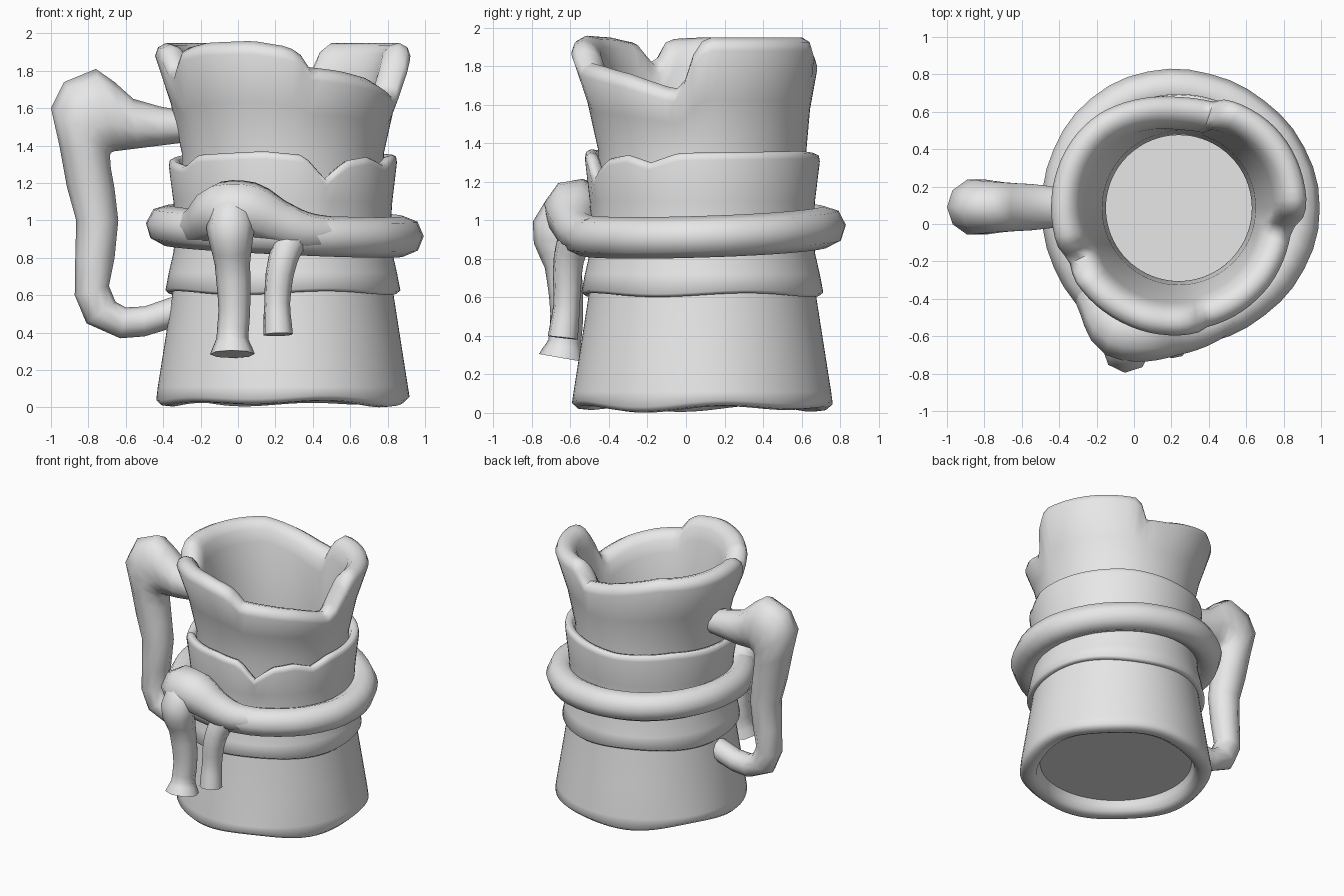
import bpy, bmesh
from math import sin, cos, radians, degrees, tau

cube = bpy.data.objects.get("Cube")
if cube:
    bpy.data.objects.remove(cube, do_unlink=True)

CX, CY, SEGMENTS = 0.24, 0.085, 80

clay = bpy.data.materials.new("plain_grey")
clay.use_nodes = True
clay.diffuse_color = (0.8, 0.8, 0.8, 1)
clay.node_tree.nodes["Principled BSDF"].inputs["Base Color"].default_value = (0.8, 0.8, 0.8, 1)


def finish(obj, angle=65):
    obj.data.materials.clear()
    obj.data.materials.append(clay)
    bpy.ops.object.select_all(action="DESELECT")
    obj.select_set(True)
    bpy.context.view_layer.objects.active = obj
    bpy.ops.object.shade_smooth_by_angle(angle=radians(angle))


def lerp(table, x):
    for (x0, y0), (x1, y1) in zip(table, table[1:]):
        if x <= x1:
            return y0 + (y1 - y0) * max(0, x - x0) / (x1 - x0)
    return table[-1][1]


def loft(name, sections, closed):
    """Skin a list of equal closed sections, looped or with end caps."""
    bm = bmesh.new()
    rings = [[bm.verts.new(p) for p in section] for section in sections]
    pairs = list(zip(rings, rings[1:]))
    if closed:
        pairs.append((rings[-1], rings[0]))
    else:
        bm.faces.new(rings[0])
        bm.faces.new(rings[-1])
    for ring, after in pairs:
        for j in range(len(ring)):
            k = (j + 1) % len(ring)
            bm.faces.new((ring[j], after[j], after[k], ring[k]))
    bmesh.ops.recalc_face_normals(bm, faces=bm.faces)
    mesh = bpy.data.meshes.new(name)
    bm.to_mesh(mesh)
    bm.free()
    obj = bpy.data.objects.new(name, mesh)
    bpy.context.collection.objects.link(obj)
    finish(obj)


def shell(name, profile):
    """Closed wall whose (radius, height) outline varies with the angle."""
    sections = []
    for i in range(SEGMENTS):
        a = tau * i / SEGMENTS
        deg = (degrees(a) + 180) % 360 - 180
        sections.append([(CX + r * cos(a), CY + r * sin(a), z)
                         for r, z in profile(a, deg)])
    loft(name, sections, True)


def tube(name, points, closed=False):
    """Round bar along (x, y, z, radius) points."""
    curve = bpy.data.curves.new(name, "CURVE")
    curve.dimensions = "3D"
    curve.bevel_depth = 1
    curve.bevel_resolution = 2
    curve.resolution_u = 3
    curve.use_fill_caps = True
    spline = curve.splines.new("BEZIER")
    spline.use_cyclic_u = closed
    spline.bezier_points.add(len(points) - 1)
    for p, (px, py, pz, r) in zip(spline.bezier_points, points):
        p.co = (px, py, pz)
        p.radius = r
        p.handle_left_type = p.handle_right_type = "AUTO"
    obj = bpy.data.objects.new(name, curve)
    bpy.context.collection.objects.link(obj)
    bpy.ops.object.select_all(action="DESELECT")
    obj.select_set(True)
    bpy.context.view_layer.objects.active = obj
    bpy.ops.object.convert(target="MESH")
    finish(bpy.context.view_layer.objects.active)


# Torn rim heights by angle
RIM = [(-180, 1.95), (-163, 1.94), (-156, 1.82), (-151, 1.82), (-146, 1.92),
       (-130, 1.95), (-105, 1.96), (-88, 1.93), (-82, 1.9), (-77, 1.82),
       (-60, 1.8), (-40, 1.76), (-14, 1.68), (-8, 1.74), (-3, 1.91), (3, 1.95),
       (64, 1.95), (68, 1.91), (72, 1.81), (90, 1.84), (130, 1.95), (180, 1.95)]
# Outer radius by height
WALL = [(0, .66), (.05, .68), (.12, .667), (.6, .592), (1, .54), (1.36, .54),
        (1.65, .605), (1.88, .672), (1.96, .685)]


def body_profile(a, deg):
    top = lerp(RIM, deg)
    low = .02 + .011 * sin(5 * a + 1) + .008 * sin(3 * a)
    squash = 1 - .1 * max(0, sin(a)) ** 4
    pts = [(.56, low + .02), (.6, low), (.65, low + .005), (.677, low + .03)]
    for z in (.11, .35, .6, 1, 1.36):
        pts.append((lerp(WALL, z), z))
    z = 1.36 + (top - 1.36) * .45
    pts.append((lerp(WALL, z) * (1 + squash) / 2, z))
    r = lerp(WALL, top) * squash
    # rounded lip, then down the inside
    pts += [(r, top - .07), (r - .015, top - .025), (r - .06, top),
            (r - .11, top - .015), (r - .15, top - .06), (r - .175, top - .15)]
    pts += [(.41, 1.36), (.39, 1), (.42, .6), (.5, .2), (.55, .08)]
    return pts


shell("mug_body", body_profile)

# Floor of the mug
bpy.ops.mesh.primitive_cylinder_add(vertices=32, radius=.57, depth=.03,
                                    location=(CX, CY, .13))
floor = bpy.context.object
floor.name = "mug_floor"
finish(floor, 30)

# Ragged wrap around the waist
WRAP = [(-180, 1.33), (-150, 1.29), (-140, 1.35), (-100, 1.37), (-80, 1.35),
        (-75, 1.31), (-68, 1.22), (-62, 1.27), (-55, 1.32), (-40, 1.34),
        (-27, 1.3), (-12, 1.35), (60, 1.36), (100, 1.34), (140, 1.36), (180, 1.33)]


def wrap_profile(a, deg):
    top = lerp(WRAP, deg)
    low = .612 + .01 * sin(4 * a)
    return [(.56, low + .01), (.61, low), (.628, low + .015), (.61, .72),
            (.585, .83), (.575, .95), (.585, 1.1), (.61, top - .04),
            (.605, top - .01), (.585, top), (.555, top - .01), (.52, top - .08),
            (.5, .9)]


shell("waist_wrap", wrap_profile)

# Rope belt
belt = []
for i in range(14):
    a = tau * i / 14
    r = .635 + .01 * cos(3 * a)
    belt.append((CX + r * cos(a), CY + r * sin(a),
                 .945 + .02 * sin(a) - .03 * cos(a), .108))
tube("belt", belt, closed=True)

# Knot and its hanging ends
tube("belt_knot", [(-.27, -.27, .955, .085), (-.19, -.42, .98, .115), (-.07, -.56, 1.05, .165),
                   (.06, -.58, 1.05, .16), (.21, -.58, .99, .125), (.36, -.55, .94, .108),
                   (.52, -.48, .935, .085)])
tube("long_tail", [(-.03, -.54, 1.12, .1), (-.04, -.67, .96, .13), (-.03, -.64, .77, .095),
                   (-.02, -.62, .52, .085), (-.03, -.63, .37, .085), (-.03, -.645, .285, .12)])
tube("short_tail", [(.3, -.57, .93, .09), (.24, -.61, .79, .08), (.21, -.62, .56, .07),
                    (.215, -.64, .39, .08)])

# Handle sections: outer edge x, z, inner edge x, z, half depth
HANDLE = [(-.26, 1.58, -.26, 1.42, .1), (-.42, 1.61, -.42, 1.4, .115),
          (-.56, 1.65, -.54, 1.385, .13), (-.66, 1.74, -.62, 1.375, .135),
          (-.76, 1.81, -.66, 1.37, .14), (-.93, 1.74, -.675, 1.365, .15),
          (-1.0, 1.6, -.685, 1.35, .155), (-.955, 1.4, -.68, 1.28, .14),
          (-.915, 1.18, -.66, 1.17, .12), (-.865, 1.0, -.64, 1.0, .11),
          (-.87, .8, -.66, .8, .1), (-.873, .6, -.69, .65, .095),
          (-.81, .45, -.655, .565, .09), (-.63, .37, -.6, .535, .085),
          (-.5, .38, -.5, .54, .085), (-.27, .45, -.27, .62, .085)]
sections = []
for ox, oz, ix, iz, depth in HANDLE:
    section = []
    for i in range(10):
        a = tau * i / 10
        t = (1 + cos(a)) / 2
        section.append((ix + (ox - ix) * t, .09 + depth * sin(a), iz + (oz - iz) * t))
    sections.append(section)
loft("handle", sections, False)
